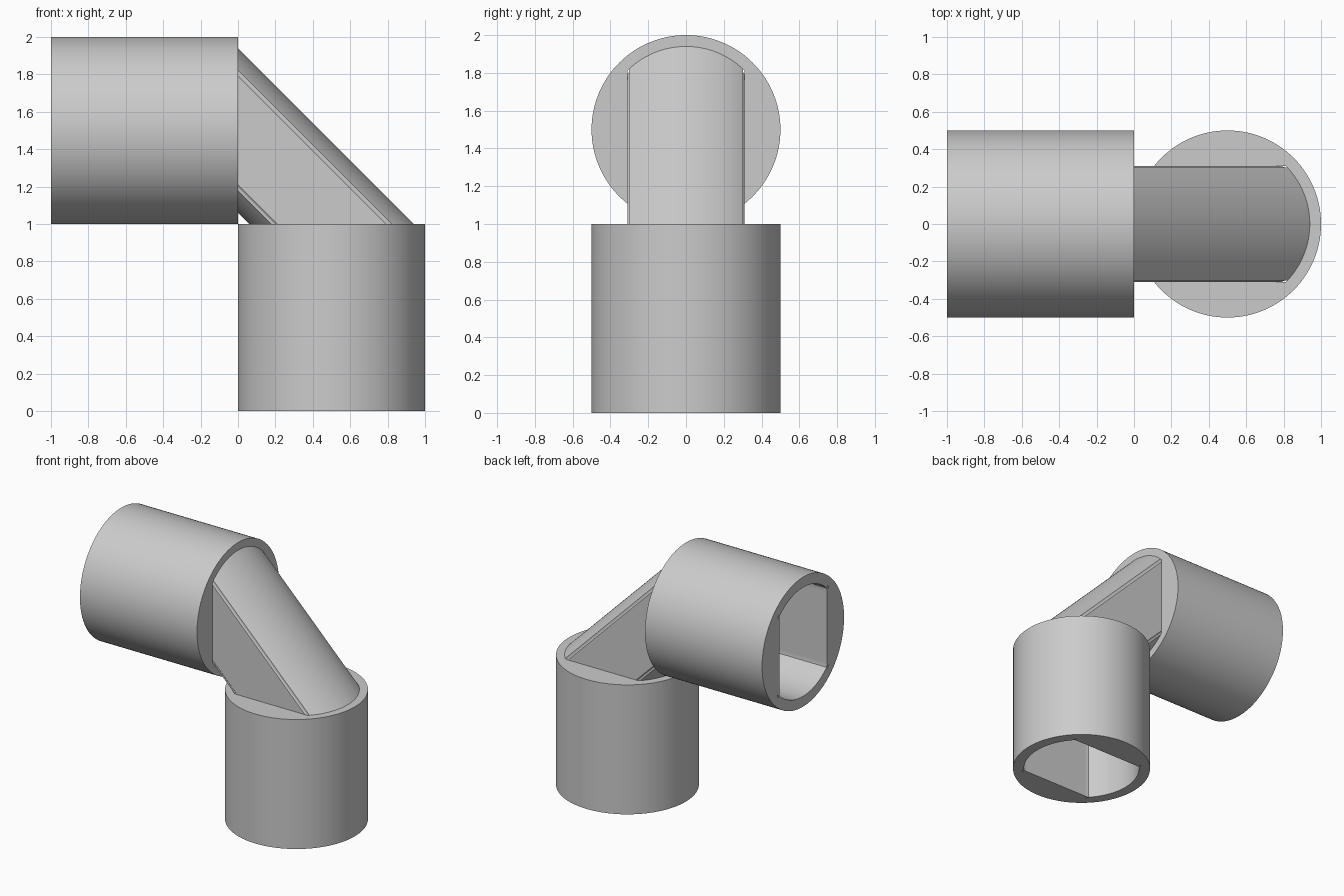
import bpy, bmesh
from math import sin, cos, tau

if "Cube" in bpy.data.objects:
    bpy.data.objects.remove(bpy.data.objects["Cube"])

N = 192
ANGLES = [tau * i / N for i in range(N)]


def profile(radius, half_width, groove=None):
    """Circle with two flattened sides, optionally grooved at its four corners."""
    pts = []
    for i, a in enumerate(ANGLES):
        r = min(radius, half_width / max(abs(sin(a)), 1e-6))
        if groove and i % (N // 4) == N // 8:
            r = groove
        pts.append((r * cos(a), r * sin(a)))
    return pts


# Stations along the bent pipe: lower end, lower mouth, upper mouth, upper end
STATIONS = [
    lambda u, v: (0.5 + u, v, 0),
    lambda u, v: (0.5 + u, v, 1),
    lambda u, v: (0, v, 1.5 + u),
    lambda u, v: (-1, v, 1.5 + u),
]


def skin(name, rings):
    """Skin a cyclic series of (station, profile) rings; None breaks the skin."""
    bm = bmesh.new()
    cache, prev = {}, None
    for item in rings:
        if item is None:
            prev = None
            continue
        station, pts = item
        key = (station, id(pts))
        if key not in cache:
            cache[key] = [bm.verts.new(STATIONS[station](*p)) for p in pts]
        loop = cache[key]
        if prev:
            for i in range(N):
                j = (i + 1) % N
                bm.faces.new((prev[i], prev[j], loop[j], loop[i]))
        prev = loop
    bmesh.ops.recalc_face_normals(bm, faces=bm.faces)
    me = bpy.data.meshes.new(name)
    bm.to_mesh(me)
    bm.free()
    ob = bpy.data.objects.new(name, me)
    bpy.context.collection.objects.link(ob)
    bpy.ops.object.select_all(action='DESELECT')
    ob.select_set(True)
    bpy.context.view_layer.objects.active = ob
    bpy.ops.object.shade_smooth_by_angle(angle=0.4)
    return ob


round_outer = profile(0.5, 9)
seat = profile(0.44, 0.31)
core_outer = profile(0.44, 0.31, groove=0.428)
core_inner = profile(0.42, 0.29)

# Round sleeves with flat-sided openings
for name, a, b in (("lower_sleeve", 0, 1), ("upper_sleeve", 2, 3)):
    skin(name, [(a, seat), (a, round_outer), (b, round_outer), (b, seat), (a, seat)])

# Flat-sided inner pipe running through both sleeves and across the bend
skin("inner_pipe",
     [(s, core_outer) for s in range(4)]
     + [(s, core_inner) for s in reversed(range(4))]
     + [(0, core_outer)])
